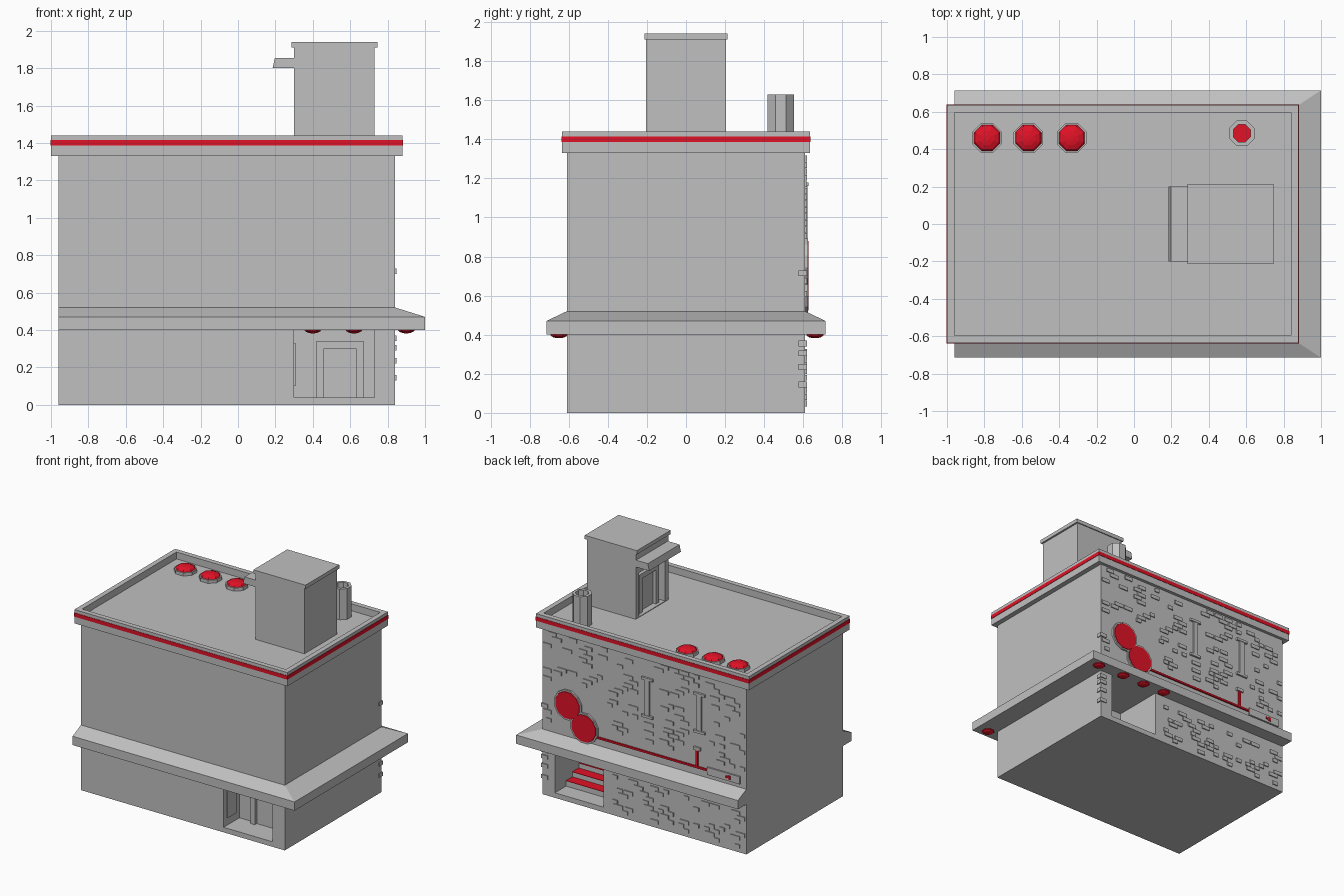
import bpy, bmesh, math, random
from mathutils import Matrix, Vector

if "Cube" in bpy.data.objects:
    bpy.data.objects.remove(bpy.data.objects["Cube"], do_unlink=True)


def material(name, color):
    m = bpy.data.materials.new(name)
    m.use_nodes = True
    m.diffuse_color = color
    m.node_tree.nodes["Principled BSDF"].inputs["Base Color"].default_value = color
    return m


GREY = material("stone grey", (0.53, 0.53, 0.53, 1))
RED = material("signal red", (0.75, 0.006, 0.02, 1))


def finish(name, bm, mats=(GREY,), matrix=None):
    bmesh.ops.recalc_face_normals(bm, faces=bm.faces)
    me = bpy.data.meshes.new(name)
    if matrix:
        bm.transform(matrix)
    bm.to_mesh(me)
    bm.free()
    for m in mats:
        me.materials.append(m)
    ob = bpy.data.objects.new(name, me)
    bpy.context.scene.collection.objects.link(ob)
    return ob


def add_box(bm, x0, x1, y0, y1, z0, z1):
    size = Matrix.Diagonal((x1 - x0, y1 - y0, z1 - z0, 1))
    mid = Matrix.Translation(((x0 + x1) / 2, (y0 + y1) / 2, (z0 + z1) / 2))
    bmesh.ops.create_cube(bm, size=1, matrix=mid @ size)


def boxes(name, *dims, mat=GREY, matrix=None):
    bm = bmesh.new()
    for d in dims:
        add_box(bm, *d)
    return finish(name, bm, (mat,), matrix)


def ring(name, x0, x1, y0, y1, z0, z1, t, mat=GREY):
    return boxes(name, (x0, x1, y0, y0 + t, z0, z1), (x0, x1, y1 - t, y1, z0, z1),
                 (x0, x0 + t, y0 + t, y1 - t, z0, z1), (x1 - t, x1, y0 + t, y1 - t, z0, z1), mat=mat)


def lathe(name, profile, red_from, matrix, sides=8):
    """Spin (radius, height) points; strips from index red_from on are red."""
    bm = bmesh.new()
    rows = []
    for r, z in profile:
        angles = [math.tau * (i + 0.5) / sides for i in range(sides)]
        rows.append([bm.verts.new((r * math.cos(a), r * math.sin(a), z)) for a in angles])
    for k in range(len(rows) - 1):
        for i in range(sides):
            j = (i + 1) % sides
            f = bm.faces.new((rows[k][i], rows[k][j], rows[k + 1][j], rows[k + 1][i]))
            f.material_index = int(k >= red_from)
    bm.faces.new(rows[-1]).material_index = 1
    return finish(name, bm, (GREY, RED), matrix)


def cut(target, *dims):
    cutter = boxes("cutter", *dims)
    cutter.hide_render = True
    mod = target.modifiers.new("opening", "BOOLEAN")
    mod.operation, mod.solver, mod.object = "DIFFERENCE", "EXACT", cutter
    bpy.context.view_layer.objects.active = target
    bpy.ops.object.modifier_apply(modifier=mod.name)
    bpy.data.objects.remove(cutter, do_unlink=True)


def door(name, matrix, w, h):
    """Stepped frame and leaf; the wall is at local y = 0, facing -y."""
    t = 0.04
    boxes(name + "_frame", (-w, -w + t, -0.035, 0, 0, h), (w - t, w, -0.035, 0, 0, h),
          (-w + t, w - t, -0.035, 0, h - t, h), matrix=matrix)
    boxes(name + "_leaf", (-w + t, w - t, -0.01, 0, 0, h - t), matrix=matrix)


# Main block with a recess at the front and a stair entrance at the back
body = boxes("building_body", (-0.96, 0.84, -0.61, 0.61, 0, 1.385))
cut(body, (0.3, 0.73, -0.7, -0.41, 0.04, 0.4))
cut(body, (0.3, 0.73, 0.2, 0.7, 0.04, 0.4))
door("front_door", Matrix.Translation((0.545, -0.41, 0.04)), 0.125, 0.3)
boxes("entry_side_panel", (0.3, 0.308, -0.57, -0.45, 0.1, 0.33))
for i in range(3):
    y, top = 0.47 - 0.08 * i, 0.08 + 0.04 * i
    boxes("entrance_step", (0.3, 0.73, y - 0.08, y, 0.04, top))
    boxes("red_tread", (0.3, 0.73, y - 0.08, y, top, top + 0.004), mat=RED)

# Parapet and its stripe
ring("parapet", -1, 0.88, -0.635, 0.635, 1.33, 1.44, 0.04)
ring("parapet_stripe", -1.003, 0.883, -0.638, 0.638, 1.385, 1.415, 0.006, RED)

# Sloped canopy around three sides
bm = bmesh.new()
sections = []
for sy, xi, xo in ((-1, -0.96, -0.96), (-1, 0.84, 1), (1, 0.84, 1), (1, -0.96, -0.96)):
    pts = ((xi, 0.61, 0.4), (xo, 0.715, 0.4), (xo, 0.715, 0.47), (xi, 0.61, 0.52))
    sections.append([bm.verts.new((x, sy * y, z)) for x, y, z in pts])
for a, b in zip(sections, sections[1:]):
    for i in range(4):
        j = (i + 1) % 4
        bm.faces.new((a[i], a[j], b[j], b[i]))
bm.faces.new(sections[0])
bm.faces.new(sections[-1])
finish("canopy", bm)

# Lights below the canopy
flip = Matrix.Rotation(math.pi, 4, "X")
dome = [(0.048, 0), (0.045, 0.006), (0.03, 0.014), (0.012, 0.018)]
spots = [(x, -0.65) for x in (0.4, 0.62, 0.9)] + [(x, 0.66) for x in (0.9, 0.66, 0.46, 0.26)]
for x, y in spots:
    lathe("canopy_light", dome, 0, Matrix.Translation((x, y, 0.4)) @ flip)

# Roof tower with cap, doorway and awning
tower = boxes("roof_tower", (0.3, 0.73, -0.205, 0.205, 1.38, 1.91))
cut(tower, (0.2, 0.36, -0.165, 0.165, 1.39, 1.74))
door("tower_door", Matrix.Translation((0.36, 0, 1.39)) @ Matrix.Rotation(-math.pi / 2, 4, "Z"), 0.125, 0.31)
boxes("tower_cap", (0.285, 0.745, -0.213, 0.213, 1.91, 1.94))
awning = boxes("tower_awning", (0.185, 0.3, -0.2, 0.2, 1.8, 1.855))
for v in awning.data.vertices:
    if v.co.x < 0.2 and v.co.z > 1.82:
        v.co.x += 0.012

# Roof lights and vent pipe
for x in (-0.785, -0.565, -0.333):
    lathe("roof_light", [(0.085, 0), (0.085, 0.025), (0.075, 0.025), (0.065, 0.038),
                         (0.04, 0.048), (0.015, 0.052)], 2, Matrix.Translation((x, 0.46, 1.385)))
lathe("vent_pipe", [(0.073, 0), (0.073, 0.25), (0.05, 0.25), (0.05, 0.12)], 3,
      Matrix.Translation((0.577, 0.485, 1.38)))

# Round wall signs on the back
face_back = Matrix.Rotation(-math.pi / 2, 4, "X")
for x, z in ((0.61, 0.775), (0.465, 0.63)):
    lathe("round_sign", [(0.122, 0), (0.122, 0.014), (0.11, 0.014), (0.108, 0.018)], 2,
          Matrix.Translation((x, 0.61, z)) @ face_back, 12)

# Red tube line with upright and end box
boxes("red_tube", (-0.62, 0.37, 0.61, 0.622, 0.577, 0.592),
      (-0.537, -0.52, 0.61, 0.622, 0.592, 0.72), mat=RED)
boxes("tube_bracket", (-0.56, -0.5, 0.61, 0.625, 0.72, 0.745))
boxes("tube_end_box", (-0.91, -0.62, 0.61, 0.622, 0.55, 0.61))
boxes("end_box_lamps", (-0.83, -0.81, 0.62, 0.628, 0.565, 0.595),
      (-0.8, -0.785, 0.62, 0.628, 0.572, 0.59), mat=RED)

# Upright wall lamps
for x in (-0.09, -0.55):
    boxes("wall_lamp", (x - 0.02, x + 0.02, 0.61, 0.622, 0.88, 1.16),
          (x - 0.05, x + 0.05, 0.61, 0.626, 1.16, 1.18), (x - 0.05, x + 0.05, 0.61, 0.626, 0.86, 0.88))

# Raised bricks scattered over the back wall
random.seed(4)
bm = bmesh.new()
blocked = [(0.24, 0.79, 0, 0.42), (-1, 1, 0.36, 0.53), (0.32, 0.76, 0.5, 0.92),
           (-0.93, 0.4, 0.53, 0.63), (-0.58, -0.48, 0.6, 0.76),
           (-0.16, -0.02, 0.84, 1.2), (-0.62, -0.48, 0.84, 1.2)]
pitch = 0.033
for row in range(1, 40):
    z = row * pitch
    for col in range(20):
        x = -0.95 + col * 0.09 + (row % 2) * 0.045
        w = random.choice((0.045, 0.07, 0.08))
        hit = any(x + w > a and x < b and z + pitch > c and z < d for a, b, c, d in blocked)
        if random.random() < 0.34 and not hit and x + w < 0.84:
            add_box(bm, x, x + w, 0.605, 0.618, z, z + pitch * 0.9)
for z in (0.13, 0.22, 0.29, 0.34, 0.7):
    add_box(bm, 0.79, 0.848, 0.575, 0.618, z, z + pitch * 0.9)
finish("raised_bricks", bm)
